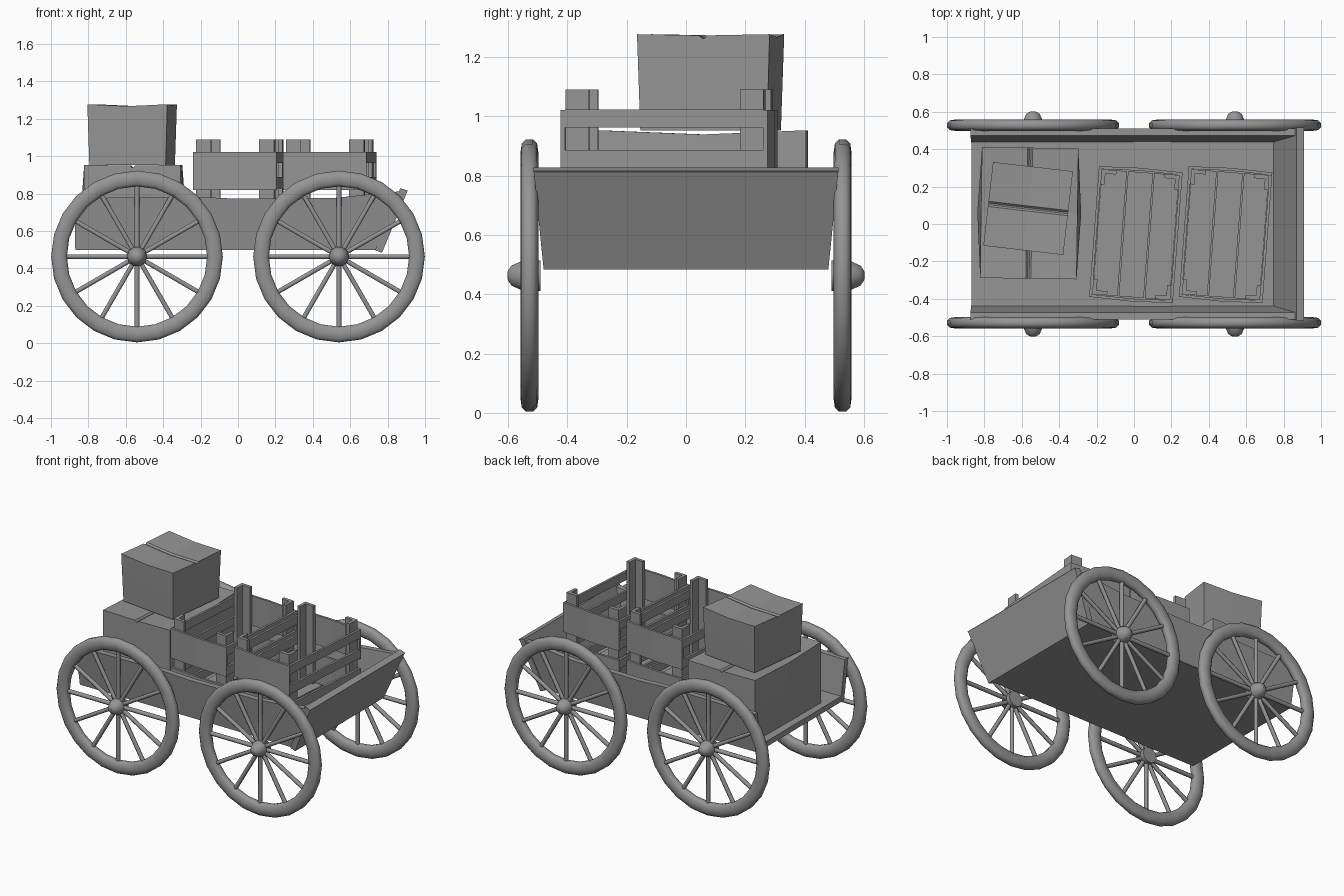
import bpy, bmesh, math
from mathutils import Matrix

if "Cube" in bpy.data.objects:
    bpy.data.objects.remove(bpy.data.objects["Cube"])

# one dark grey for the whole cart
GREY = bpy.data.materials.new("dark_grey")
GREY.diffuse_color = (0.3, 0.3, 0.3, 1)
GREY.use_nodes = True
GREY.node_tree.nodes["Principled BSDF"].inputs["Base Color"].default_value = GREY.diffuse_color


def finish(bm, name, smooth=None, matrix=None):
    bmesh.ops.recalc_face_normals(bm, faces=bm.faces[:])
    me = bpy.data.meshes.new(name)
    bm.to_mesh(me)
    bm.free()
    me.materials.append(GREY)
    ob = bpy.data.objects.new(name, me)
    bpy.context.collection.objects.link(ob)
    if matrix is not None:
        ob.matrix_world = matrix
    if smooth:
        bpy.ops.object.select_all(action='DESELECT')
        ob.select_set(True)
        bpy.context.view_layer.objects.active = ob
        bpy.ops.object.shade_smooth_by_angle(angle=math.radians(smooth))
    return ob


def loft(bm, sections, closed=False):
    """Skin between equal point loops; caps the ends unless closed."""
    rings = [[bm.verts.new(p) for p in s] for s in sections]
    n = len(rings[0])
    for i in range(len(rings) - (0 if closed else 1)):
        a, b = rings[i], rings[(i + 1) % len(rings)]
        for j in range(n):
            k = (j + 1) % n
            bm.faces.new((a[j], a[k], b[k], b[j]))
    if not closed:
        bm.faces.new(rings[0])
        bm.faces.new(rings[-1])


def box(bm, x0, x1, y0, y1, z0, z1):
    loft(bm, [[(x0, y0, z), (x1, y0, z), (x1, y1, z), (x0, y1, z)] for z in (z0, z1)])


def lathe(bm, profile, n):
    """Profile of (radius, y) turned around the y axis."""
    secs = []
    for i in range(n):
        a = 2 * math.pi * i / n
        secs.append([(r * math.cos(a), y, r * math.sin(a)) for r, y in profile])
    loft(bm, secs, closed=True)


def wheel(name, x, side):
    c = Matrix.Translation((x, 0.528 * side, 0.463))
    # rim with rounded cross-section
    bm = bmesh.new()
    lathe(bm, [(0.459, 0.012), (0.445, 0.026), (0.417, 0.03), (0.389, 0.026), (0.375, 0.012),
               (0.375, -0.012), (0.389, -0.026), (0.417, -0.03), (0.445, -0.026),
               (0.459, -0.012)], 24)
    finish(bm, name + "_rim", 50, c)
    # twelve spokes
    bm = bmesh.new()
    for i in range(12):
        m = Matrix.Rotation(math.radians(30 * i), 4, 'Y') @ Matrix.Translation((0, 0, 0.21))
        bmesh.ops.create_cone(bm, cap_ends=True, segments=6, radius1=0.014,
                              radius2=0.014, depth=0.36, matrix=m)
    finish(bm, name + "_spokes", 70, c)
    # tapered hub
    bm = bmesh.new()
    lathe(bm, [(0.001, -0.037), (0.054, -0.037), (0.054, 0.022), (0.044, 0.042),
               (0.036, 0.06), (0.016, 0.073), (0.001, 0.074)], 10)
    for v in bm.verts:
        v.co.y *= side
    finish(bm, name + "_hub", 45, c)


for x, end in ((-0.54, "rear"), (0.54, "front")):
    for s, lr in ((-1, "right"), (1, "left")):
        wheel(f"{end}_{lr}_wheel", x, s)

# cart floor
bm = bmesh.new()
box(bm, -0.87, 0.745, -0.47, 0.47, 0.497, 0.535)
finish(bm, "cart_floor")

# leaning side boards with a sagging top edge: (bottom x, top x, top z)
for s, lr in ((-1, "right"), (1, "left")):
    bm = bmesh.new()
    loft(bm, [[(xb, s * 0.472, 0.5), (xt, s * 0.51, zt), (xt, s * 0.472, zt), (xb, s * 0.435, 0.5)]
              for xb, xt, zt in ((-0.87, -0.875, 0.775), (-0.5, -0.5, 0.78), (-0.22, -0.22, 0.782),
                                 (0, 0, 0.772), (0.22, 0.22, 0.775), (0.45, 0.5, 0.775),
                                 (0.745, 0.87, 0.812))])
    finish(bm, f"cart_{lr}_side")

# tilted end board
bm = bmesh.new()
prof = [(0.733, 0.497, 0.48), (0.77, 0.483, 0.48), (0.905, 0.81, 0.513), (0.91, 0.815, 0.515),
        (0.868, 0.828, 0.515)]
loft(bm, [[(x, s * y, z) for x, z, y in prof] for s in (-1, 1)])
finish(bm, "cart_end_board")


def parcel(name, w, d, z0, z1, flare, bulge, dip, matrix):
    """Carton with a slit lid running along local y; w across, d along."""
    secs = []
    for t in (-1, 0, 1):
        y = t * d / 2
        mid = 1 - abs(t)
        top, low, belly = w / 2, w / 2 * (1 - flare), w / 2 * (1 - flare / 2) + bulge * mid
        zt, zm, ey = z1 - dip * mid, (z0 + z1) / 2, y * (1 - flare)
        secs.append([(-low, ey, z0), (low, ey, z0), (belly, (y + ey) / 2, zm), (top, y, zt),
                     (0.014, y, zt - 0.004), (0.004, y, zt - 0.014),
                     (-0.004, y, zt - 0.014), (-0.014, y, zt - 0.004),
                     (-top, y, zt), (-belly, (y + ey) / 2, zm)])
    bm = bmesh.new()
    loft(bm, secs)
    finish(bm, name, None, matrix)


# stacked cartons
parcel("lower_carton", 0.515, 0.70, 0.535, 0.953, 0.0, 0.02, 0.014,
       Matrix.Translation((-0.56, 0.058, 0)) @ Matrix.Rotation(math.radians(-0.8), 4, 'Z'))
parcel("upper_carton", 0.45, 0.43, 0.952, 1.277, 0.045, 0.002, 0.01,
       Matrix.Translation((-0.566, 0.083, 0)) @ Matrix.Rotation(math.radians(83.4), 4, 'Z'))


def crate(name, cx, cy):
    m = Matrix.Translation((cx, cy, 0)) @ Matrix.Rotation(math.radians(-4.3), 4, 'Z')
    hx, hy, t = 0.224, 0.35, 0.015
    # floor boards
    bm = bmesh.new()
    for x in (-0.14, 0, 0.14):
        box(bm, x - 0.067, x + 0.067, -hy + t, hy - t, 0.537, 0.557)
    finish(bm, name + "_floor", None, m)
    # wide end boards, slightly bowed
    bm = bmesh.new()
    for s in (-1, 1):
        for z0, z1 in ((0.555, 0.755), (0.82, 1.022)):
            loft(bm, [[(x, s * (hy + b), z0), (x, s * (hy + b), z1),
                       (x, s * (hy + b - t), z1), (x, s * (hy + b - t), z0)]
                      for x, b in ((-hx, 0), (0, 0.008), (hx, 0))])
    finish(bm, name + "_ends", None, m)
    # narrow side slats
    bm = bmesh.new()
    for s in (-1, 1):
        for z in (0.6, 0.727, 0.857, 0.993):
            xs = sorted((s * hx, s * (hx - t)))
            box(bm, xs[0], xs[1], -hy + t, hy - t, z - 0.03, z + 0.03)
    finish(bm, name + "_slats", None, m)
    # angled corner posts with an L section
    bm = bmesh.new()
    px, py, q, th = hx - t, hy - t, 0.08, 0.022
    ell = [(0, 0), (q, 0), (q, th), (th, th), (th, q), (0, q)]
    for sx in (-1, 1):
        for sy in (-1, 1):
            loft(bm, [[(sx * (px - a), sy * (py - b), z) for a, b in ell] for z in (0.537, 1.09)])
    finish(bm, name + "_posts", None, m)


crate("rear_crate", 0.01, -0.057)
crate("front_crate", 0.49, -0.057)
